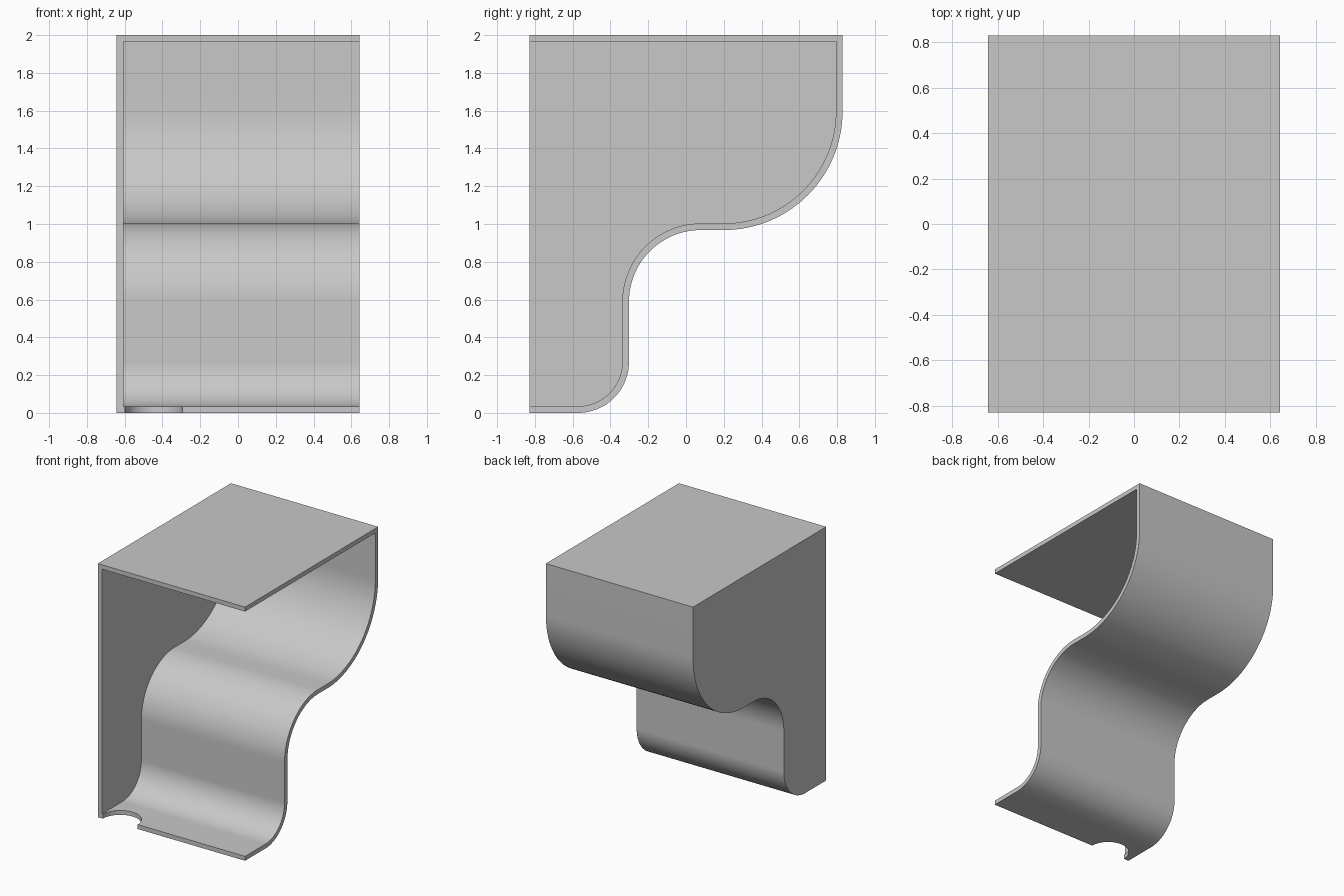
import bpy, bmesh
from math import cos, sin, radians

if "Cube" in bpy.data.objects:
    bpy.data.objects.remove(bpy.data.objects["Cube"], do_unlink=True)

HALF_W, HALF_D, HEIGHT = 0.642, 0.829, 2.0
WALL = 0.035

grey = bpy.data.materials.new("plain grey")
grey.use_nodes = True
grey.diffuse_color = (0.58, 0.58, 0.58, 1)
grey.node_tree.nodes["Principled BSDF"].inputs["Base Color"].default_value = grey.diffuse_color


def arc(y, z, r, start, end, steps=32):
    angles = [radians(start + (end - start) * i / steps) for i in range(steps + 1)]
    return [(y + r * cos(a), z + r * sin(a)) for a in angles]


def side_profile(inset, front):
    """Stepped side outline, moved inward by inset."""
    points = [(front, inset)]
    points += arc(-0.572, 0.27, 0.27 - inset, -90, 0)
    points += arc(0.078, 0.588, 0.38 + inset, 180, 90)
    points += arc(0.2, 1.597, 0.629 - inset, -90, 0)
    points += [(HALF_D - inset, HEIGHT - inset), (front, HEIGHT - inset)]
    return points


def extrude_profile(name, points, x0, x1):
    bm = bmesh.new()
    face = bm.faces.new([bm.verts.new((x0, y, z)) for y, z in points])
    moved = bmesh.ops.extrude_face_region(bm, geom=[face])["geom"]
    bmesh.ops.translate(bm, vec=(x1 - x0, 0, 0),
                        verts=[v for v in moved if isinstance(v, bmesh.types.BMVert)])
    bmesh.ops.recalc_face_normals(bm, faces=bm.faces)
    mesh = bpy.data.meshes.new(name)
    bm.to_mesh(mesh)
    bm.free()
    obj = bpy.data.objects.new(name, mesh)
    bpy.context.collection.objects.link(obj)
    mesh.materials.append(grey)
    return obj


def cut(target, cutter):
    cutter.hide_render = True
    mod = target.modifiers.new("cut", "BOOLEAN")
    mod.operation, mod.solver, mod.object = "DIFFERENCE", "EXACT", cutter
    bpy.ops.object.select_all(action="DESELECT")
    target.select_set(True)
    bpy.context.view_layer.objects.active = target
    bpy.ops.object.modifier_apply(modifier=mod.name)
    bpy.data.objects.remove(cutter, do_unlink=True)


# Stepped housing, hollow and open at the front and on the +x side
housing = extrude_profile("stepped_housing", side_profile(0, -HALF_D), -HALF_W, HALF_W)
cut(housing, extrude_profile("cavity_cutter", side_profile(WALL, -HALF_D - 0.2),
                             -HALF_W + WALL, HALF_W + 0.2))

# Half-round notch in the front edge of the floor
bpy.ops.mesh.primitive_cylinder_add(vertices=64, radius=0.152, depth=0.2,
                                    location=(-0.447, -HALF_D, 0))
notch = bpy.context.object
notch.name = "notch_cutter"
notch.data.materials.append(grey)
cut(housing, notch)

bpy.ops.object.shade_smooth_by_angle(angle=radians(30))
